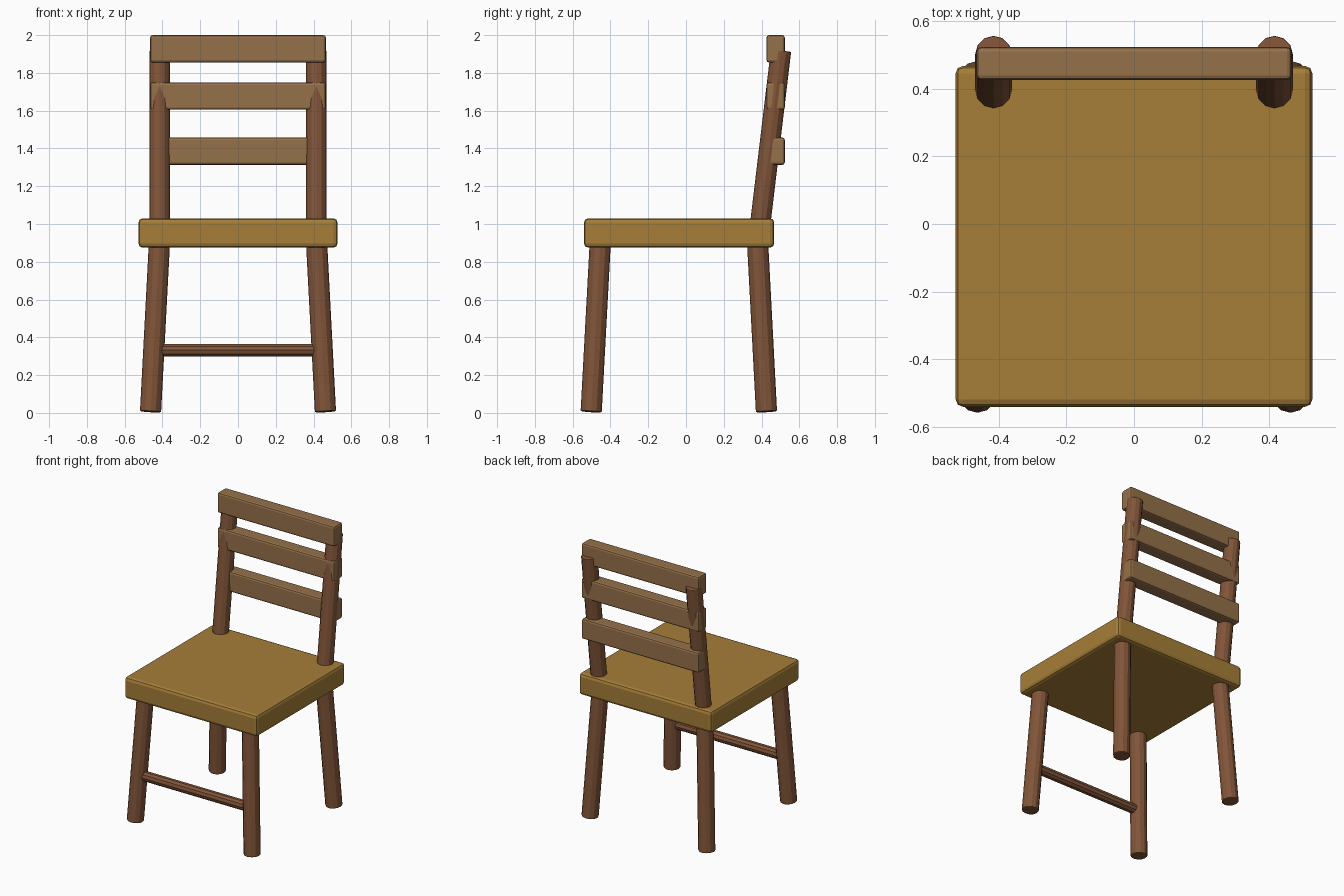
import bpy
import bmesh
from mathutils import Vector

if "Cube" in bpy.data.objects:
    bpy.data.objects.remove(bpy.data.objects["Cube"])


def material(name, rgb):
    m = bpy.data.materials.new(name)
    m.diffuse_color = (*rgb, 1)
    m.use_nodes = True
    m.node_tree.nodes["Principled BSDF"].inputs["Base Color"].default_value = m.diffuse_color
    return m


SEAT = material("honey_wood", (0.38, 0.21, 0.04))
LEG = material("dark_wood", (0.22, 0.09, 0.04))
SLAT = material("mid_wood", (0.30, 0.165, 0.068))


def finish(name, bm, mat, bevel):
    mesh = bpy.data.meshes.new(name)
    bm.to_mesh(mesh)
    bm.free()
    mesh.materials.append(mat)
    ob = bpy.data.objects.new(name, mesh)
    bpy.context.collection.objects.link(ob)
    mod = ob.modifiers.new("soft_edges", 'BEVEL')
    mod.width = bevel
    mod.segments = 2
    mod.limit_method = 'ANGLE'
    mod.angle_limit = 0.9
    return ob


def box(name, lo, hi, mat, bevel):
    lo, hi = Vector(lo), Vector(hi)
    bm = bmesh.new()
    bmesh.ops.create_cube(bm, size=1)
    bmesh.ops.scale(bm, vec=hi - lo, verts=bm.verts)
    bmesh.ops.translate(bm, vec=(lo + hi) / 2, verts=bm.verts)
    return finish(name, bm, mat, bevel)


def rod(name, a, b, radius, mat, sides=12):
    a, b = Vector(a), Vector(b)
    axis = b - a
    bm = bmesh.new()
    bmesh.ops.create_cone(bm, cap_ends=True, segments=sides, radius1=radius,
                          radius2=radius, depth=axis.length)
    ob = finish(name, bm, mat, 0.006)
    ob.location = (a + b) / 2
    ob.rotation_euler = Vector((0, 0, 1)).rotation_difference(axis).to_euler()
    return ob


# Seat
box("seat", (-0.527, -0.54, 0.875), (0.527, 0.467, 1.03), SEAT, 0.022)

# Splayed legs and leaning back posts, left and right
for side, s in (("left", -1), ("right", 1)):
    rod(f"front_leg_{side}", (s * 0.463, -0.502, 0.006),
        (s * 0.415, -0.453, 0.92), 0.056, LEG)
    rod(f"back_leg_{side}", (s * 0.463, 0.426, 0.006),
        (s * 0.415, 0.378, 0.92), 0.056, LEG)
    rod(f"back_post_{side}", (s * 0.415, 0.387, 0.95),
        (s * 0.415, 0.503, 1.918), 0.054, LEG)

# Front stretcher
rod("front_stretcher", (-0.44, -0.484, 0.332), (0.44, -0.484, 0.332),
    0.035, LEG, 10)

# Back slats
for name, z in (("lower_slat", 1.313), ("middle_slat", 1.605), ("top_slat", 1.855)):
    box(name, (-0.465, 0.426, z), (0.465, 0.523, z + 0.145), SLAT, 0.013)
